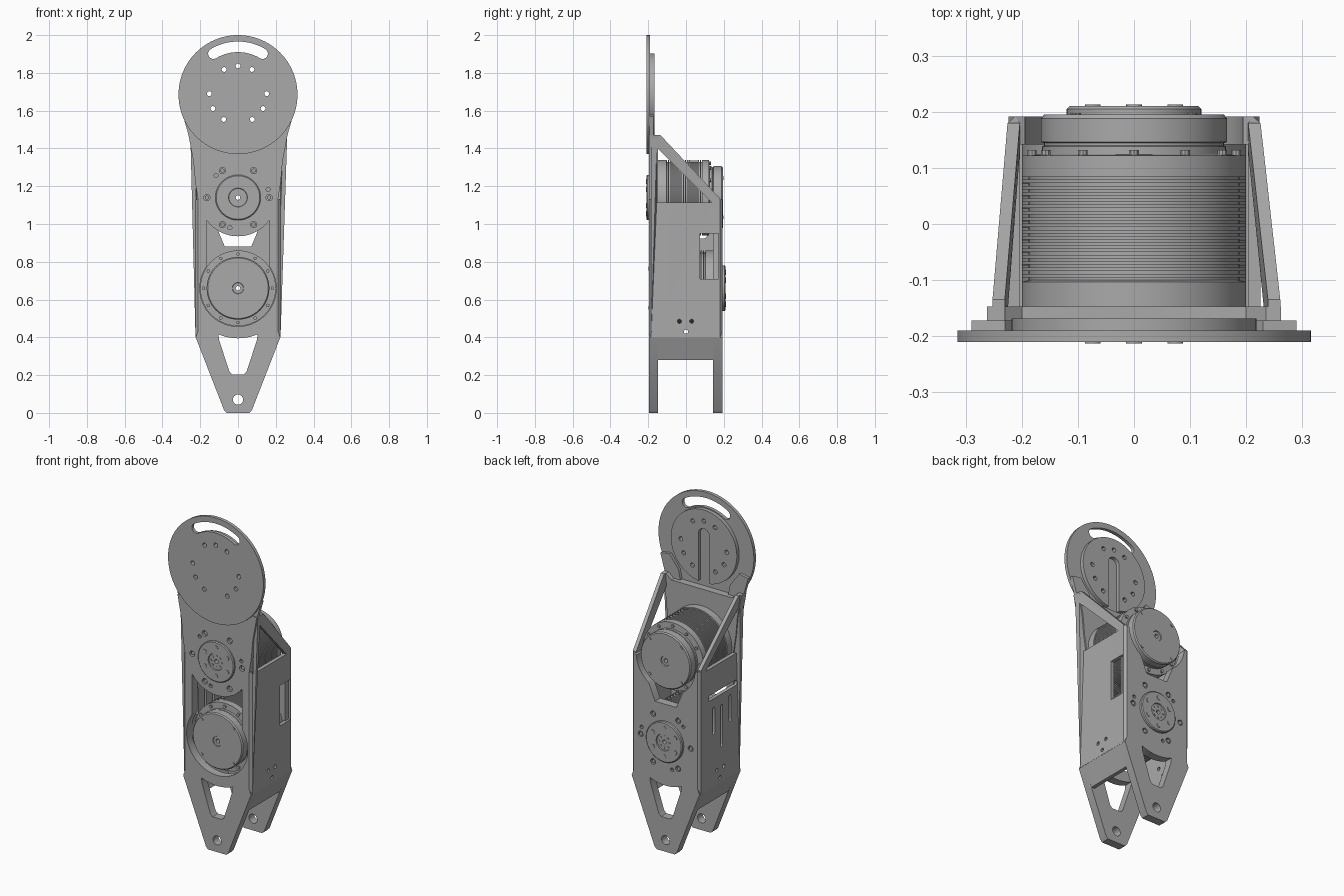
import bpy, bmesh
from math import sin, cos, radians, pi
from mathutils import Matrix, Vector

if "Cube" in bpy.data.objects:
    bpy.data.objects.remove(bpy.data.objects["Cube"])

metal = bpy.data.materials.new("satin_grey")
metal.use_nodes = True
GREY = (0.4, 0.4, 0.4, 1)
metal.diffuse_color = GREY
metal.node_tree.nodes["Principled BSDF"].inputs["Base Color"].default_value = GREY

UPPER, LOWER = 1.14, 0.66      # heights of the two motor axes
DISC = 1.685                   # height of the disc centre


def finish(name, bm):
    bmesh.ops.remove_doubles(bm, verts=bm.verts, dist=1e-5)
    bmesh.ops.recalc_face_normals(bm, faces=bm.faces)
    mesh = bpy.data.meshes.new(name)
    bm.to_mesh(mesh)
    bm.free()
    mesh.materials.append(metal)
    obj = bpy.data.objects.new(name, mesh)
    bpy.context.collection.objects.link(obj)
    bpy.ops.object.select_all(action='DESELECT')
    obj.select_set(True)
    bpy.context.view_layer.objects.active = obj
    bpy.ops.object.shade_smooth_by_angle(angle=radians(30))
    return obj


def arc(cx, cz, r, a0, a1, n=24):
    angles = [radians(a0 + (a1 - a0) * i / n) for i in range(n + 1)]
    return [(cx + r * cos(a), cz + r * sin(a)) for a in angles]


def circle(cx, cz, r, n=24):
    return arc(cx, cz, r, 0, 360, n)[:-1]


def slot(a, b, r):
    """Straight slot with round ends, from a to b (horizontal or upright)."""
    turn = 90 if a[1] == b[1] else 180
    return arc(*a, r, turn, turn + 180, 8) + arc(*b, r, turn + 180, turn + 360, 8)


def mirror(half):
    return half + [(-x, z) for x, z in reversed(half) if abs(x) > 1e-4]


def ring(cz, r, angles):
    return [(r * cos(radians(a)), cz + r * sin(radians(a))) for a in angles]


def plate(name, loops, low, high, axis='Y', flare=0):
    """Extrude an outline with holes along y or x."""
    curve = bpy.data.curves.new(name, 'CURVE')
    curve.dimensions = '2D'
    curve.fill_mode = 'BOTH'
    curve.extrude = (high - low) / 2
    for loop in loops:
        spline = curve.splines.new('POLY')
        spline.points.add(len(loop) - 1)
        for point, (a, b) in zip(spline.points, loop):
            point.co = (a, b, 0, 1)
        spline.use_cyclic_u = True
    temp = bpy.data.objects.new(name + "_outline", curve)
    bpy.context.collection.objects.link(temp)
    graph = bpy.context.evaluated_depsgraph_get()
    mesh = bpy.data.meshes.new_from_object(temp.evaluated_get(graph))
    bm = bmesh.new()
    bm.from_mesh(mesh)
    bpy.data.objects.remove(temp)
    bpy.data.meshes.remove(mesh)
    mid = (low + high) / 2
    for v in bm.verts:
        a, b, c = v.co
        if axis == 'Y':
            v.co = (a, mid - c, b)
        else:
            v.co = (mid + c + flare * max(0, b - 1.13), a, b)
    return finish(name, bm)


def lathe(name, profile, cz, facing):
    """Spin a closed (radius, depth) profile around a y axis."""
    bm = bmesh.new()
    verts = [bm.verts.new((r, facing * u, cz)) for r, u in profile]
    edges = [bm.edges.new((verts[i - 1], verts[i])) for i in range(len(verts))]
    bmesh.ops.spin(bm, geom=verts + edges, cent=(0, 0, cz), axis=(0, 1, 0),
                   angle=2 * pi, steps=64, use_merge=True)
    return finish(name, bm)


def studs(name, spots, low, high, r, sides=12):
    bm = bmesh.new()
    for x, z in spots:
        place = Matrix.Translation((x, (low + high) / 2, z)) @ Matrix.Rotation(pi / 2, 4, 'X')
        bmesh.ops.create_cone(bm, cap_ends=True, segments=sides, radius1=r,
                              radius2=r, depth=high - low, matrix=place)
    return finish(name, bm)


# Shared openings of both forked plates
leg_window = mirror(arc(0, LOWER, 0.265, -90, -67, 8)
                    + [(0.1, 0.385), (0.045, 0.218), (0.03, 0.203)])
pin_hole = circle(0, 0.07, 0.027)
leg = [(0.06, 0), (0.074, 0.015), (0.224, 0.4), (0.212, 0.43)]
six = range(0, 360, 60)
extra = [15, 135, 255]


def mount_holes(cz):
    return ([circle(x, z, 0.017, 12) for x, z in ring(cz, 0.165, six)]
            + [circle(x, z, 0.011, 10) for x, z in ring(cz, 0.165, extra)]
            + [circle(0, cz, 0.05)])


# Front plate: lower fork, motor opening, flared shoulders
opening = mirror(arc(0, LOWER, 0.202, -90, 35)
                 + arc(0, UPPER, 0.205, -36, -90, 12))
front = mirror(leg + [(0.212, 1.13), (0.226, 1.22), (0.236, 1.33),
                      (0.262, 1.47), (0.235, 1.47), (0.2, 1.44)])
plate("front_plate", [front, leg_window, pin_hole, opening] + mount_holes(UPPER),
      -0.197, -0.147)

# Back plate: lower fork and notch under the upper motor
back = mirror(leg + [(0.212, 1.13)] + arc(0, UPPER, 0.195, -5, -55, 10)
              + [(0.07, 0.88)])
plate("back_plate", [back, leg_window, pin_hole] + mount_holes(LOWER), 0.142, 0.192)

# Side walls with a diagonal brace rising to the shoulder
wall = [(-0.185, 0.4), (0.18, 0.4), (0.18, 1.135), (-0.135, 1.47), (-0.185, 1.47)]
brace_gap = [(-0.155, 1.115), (0.135, 1.115), (-0.155, 1.405)]
wire_holes = [circle(y, z, 0.011, 12) for y, z in ((-0.035, 0.485), (0.03, 0.485), (0, 0.43))]
window = [(0.075, 0.71), (0.18 - 0.008, 0.71), (0.18 - 0.008, 0.95), (0.075, 0.95)]
slots = [slot((-0.145, 0.94), (0.095, 0.94), 0.016),
         slot((0.06, 0.72), (0.06, 0.86), 0.01),
         slot((-0.015, 0.62), (-0.015, 0.85), 0.01),
         slot((-0.095, 0.74), (-0.095, 0.88), 0.01)]
for side in slots:
    if side is not slots[0]:
        side.reverse()
plate("left_wall", [wall, brace_gap, window] + wire_holes, 0.203, 0.225, 'X', 0.105)
plate("right_wall", [wall, brace_gap] + slots + wire_holes, -0.225, -0.203, 'X', -0.08)

# Chamfered upright corners of the housing
for sx, side in ((1, "left"), (-1, "right")):
    for edge, end, tag in ((-0.185, -0.197, "front"), (0.18, 0.192, "back")):
        bm = bmesh.new()
        tri = [bm.verts.new((sx * x, y, 0.4)) for x, y in
               ((0.225, edge), (0.212, end), (0.203, edge))]
        face = bm.faces.new(tri)
        up = bmesh.ops.extrude_face_region(bm, geom=[face])["geom"]
        top = [g for g in up if isinstance(g, bmesh.types.BMVert)]
        bmesh.ops.translate(bm, verts=top, vec=Vector((0, 0, 0.73)))
        finish(f"{tag}_{side}_corner", bm)
    # Tapered skirt between the forks
    skirt = [(0.224, 0.4), (0.2, 0.4), (0.155, 0.28), (0.177, 0.28)]
    plate(f"{side}_skirt", [[(sx * x, z) for x, z in skirt]], -0.19, 0.185)
    # Thin neck blending the shoulder into the disc
    neck = [(0.15, 1.4), (0.25, 1.42), (0.262, 1.47), (0.29, 1.57), (0.23, 1.58), (0.17, 1.5)]
    plate(f"{side}_neck", [[(sx * x, z) for x, z in neck]], -0.192, -0.172)

# Large disc with curved slot, and the boss behind it
holes = [circle(x, z, 0.013, 12) for x, z in
         ring(DISC, 0.152, [90, 61, 119, 2, 178, -29, 209, -60, 240])]
curved_slot = (arc(0, DISC, 0.281, 59, 121, 20) + arc(-0.1304, DISC + 0.217, 0.028, 121, 301, 8)[1:-1]
               + arc(0, DISC, 0.225, 121, 59, 20) + arc(0.1304, DISC + 0.217, 0.028, 239, 419, 8)[1:-1])
plate("disc", [circle(0, DISC, 0.315, 96), curved_slot] + holes, -0.21, -0.19)
boss = mirror(arc(0, DISC, 0.218, 90, -80, 40)
              + [(0.036, 1.475)] + arc(0, 1.755, 0.036, 0, 90, 8))
plate("disc_boss", [boss] + holes, -0.191, -0.168)


def motor(name, cz, facing):
    # Finned body, hub at one end and cap at the other
    fins = []
    for i in range(17):
        u = -0.1 + i * 0.0112
        fins += [(0.188, u), (0.188, u + 0.005), (0.2, u + 0.005), (0.2, u + 0.0112)]
    profile = ([(0.012, -0.204), (0.048, -0.204), (0.05, -0.21), (0.115, -0.21),
                (0.12, -0.205), (0.12, -0.148), (0.2, -0.148), (0.2, -0.103)]
               + fins + [(0.2, 0.122), (0.164, 0.124), (0.164, 0.138), (0.16, 0.14),
                         (0.16, 0.144), (0.166, 0.146), (0.166, 0.188), (0.16, 0.195),
                         (0.03, 0.195), (0.028, 0.19), (0.012, 0.19)])
    lathe(name + "_motor", profile, cz, facing)

    def span(a, b):
        return sorted((facing * a, facing * b))
    studs(name + "_hub_bolts", ring(cz, 0.085, range(30, 390, 60)), *span(-0.213, -0.2), 0.014)
    studs(name + "_hub_pins", ring(cz, 0.034, range(0, 360, 45)), *span(-0.207, -0.2), 0.006, 8)
    studs(name + "_mount_bolts", ring(cz, 0.165, six), *span(-0.19, -0.14), 0.012, 6)
    studs(name + "_rim_bolts", ring(cz, 0.182, range(0, 360, 30)), *span(0.12, 0.132), 0.009, 10)
    studs(name + "_cap_bolts", ring(cz, 0.147, range(45, 405, 90)), *span(0.19, 0.198), 0.01, 10)


motor("upper", UPPER, 1)
motor("lower", LOWER, -1)
